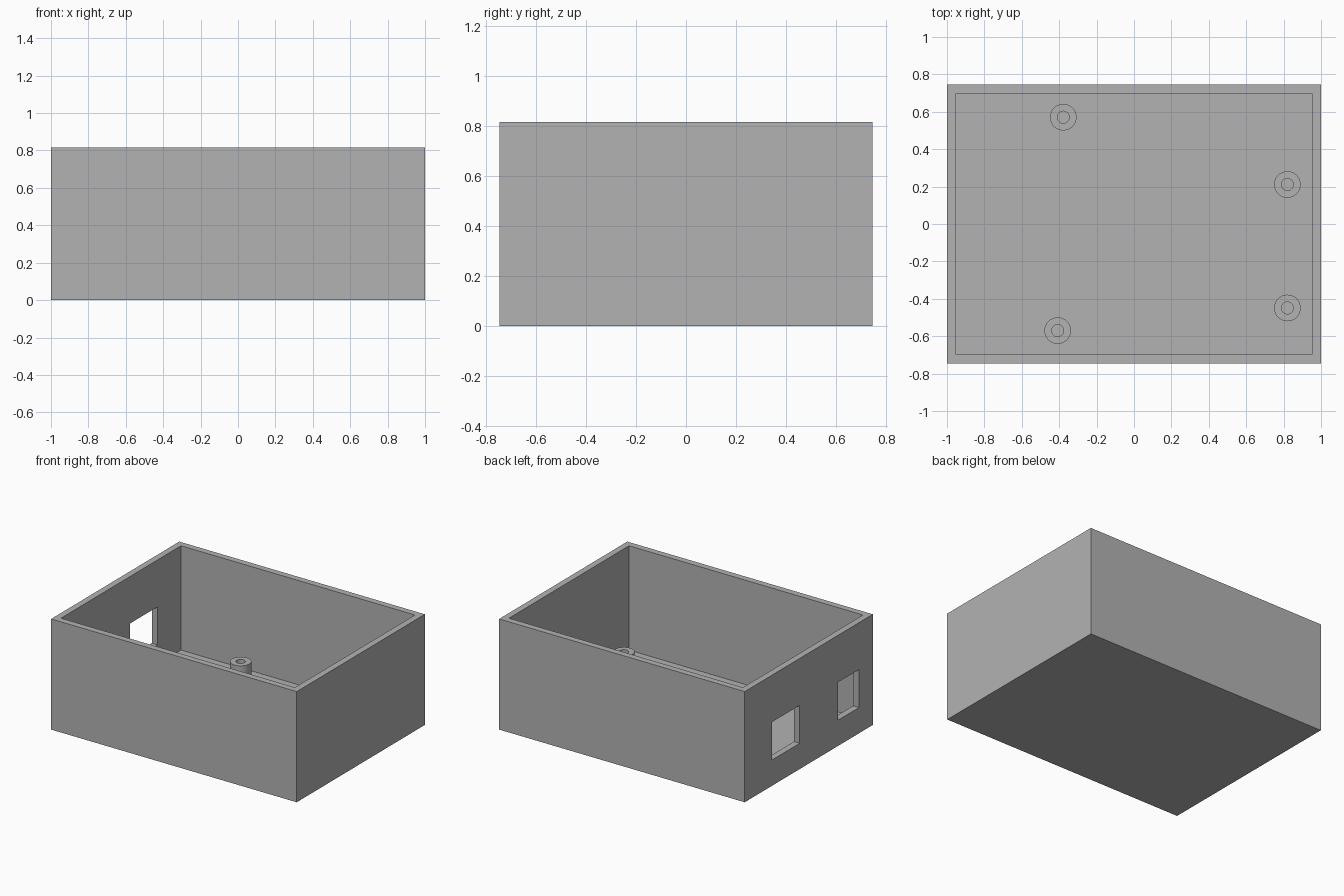
import bpy, bmesh
from math import radians, tau
from mathutils import Matrix

cube = bpy.data.objects.get("Cube")
if cube:
    bpy.data.objects.remove(cube, do_unlink=True)

LENGTH, WIDTH, HEIGHT = 2.0, 1.49, 0.815
WALL = 0.047
POST_TOP, POST_R, HOLE_R = 0.166, 0.071, 0.032

grey = bpy.data.materials.new("plain_grey")
grey.use_nodes = True
colour = (0.45, 0.45, 0.45, 1)
grey.diffuse_color = colour
grey.node_tree.nodes["Principled BSDF"].inputs["Base Color"].default_value = colour


def add_object(name, bm):
    bmesh.ops.recalc_face_normals(bm, faces=bm.faces)
    mesh = bpy.data.meshes.new(name)
    bm.to_mesh(mesh)
    bm.free()
    mesh.materials.append(grey)
    obj = bpy.data.objects.new(name, mesh)
    bpy.context.collection.objects.link(obj)
    return obj


def select_only(obj):
    bpy.ops.object.select_all(action='DESELECT')
    obj.select_set(True)
    bpy.context.view_layer.objects.active = obj


def box(low, high):
    bm = bmesh.new()
    size = [b - a for a, b in zip(low, high)]
    centre = [(a + b) / 2 for a, b in zip(low, high)]
    bmesh.ops.create_cube(bm, size=1, matrix=Matrix.Translation(centre) @ Matrix.Diagonal((*size, 1)))
    return bm


# Open tray: inset the top and push it down to the floor
bm = box((-LENGTH / 2, -WIDTH / 2, 0), (LENGTH / 2, WIDTH / 2, HEIGHT))
top = max(bm.faces, key=lambda f: f.calc_center_median().z)
bmesh.ops.inset_region(bm, faces=[top], thickness=WALL, use_even_offset=True)
inner = bmesh.ops.extrude_discrete_faces(bm, faces=[top])["faces"][0]
bmesh.ops.translate(bm, verts=inner.verts, vec=(0, 0, WALL - HEIGHT))
enclosure = add_object("enclosure", bm)

# Two connector openings through the -x wall
for y0, y1 in ((0.105, 0.425), (-0.585, -0.34)):
    cutter = add_object("opening_cutter", box((-1.1, y0, 0.19), (-0.9, y1, 0.469)))
    cutter.hide_render = True
    mod = enclosure.modifiers.new("opening", 'BOOLEAN')
    mod.operation = 'DIFFERENCE'
    mod.solver = 'EXACT'
    mod.object = cutter
    select_only(enclosure)
    bpy.ops.object.modifier_apply(modifier=mod.name)
    bpy.data.objects.remove(cutter, do_unlink=True)

# Hollow screw posts: a wall profile turned about its axis
profile = [(POST_R, WALL), (POST_R, POST_TOP), (HOLE_R, POST_TOP), (HOLE_R, WALL)]
posts = {"back_right": (-0.378, 0.571), "front_right": (-0.408, -0.57),
         "back_left": (0.82, 0.211), "front_left": (0.82, -0.449)}
for place, (x, y) in posts.items():
    bm = bmesh.new()
    verts = [bm.verts.new((r, 0, z)) for r, z in profile]
    edges = [bm.edges.new((a, b)) for a, b in zip(verts, verts[1:] + verts[:1])]
    bmesh.ops.spin(bm, geom=verts + edges, axis=(0, 0, 1), cent=(0, 0, 0),
                   angle=tau, steps=48, use_merge=True)
    bmesh.ops.remove_doubles(bm, verts=bm.verts, dist=0.0001)
    post = add_object(place + "_screw_post", bm)
    post.location = (x, y, 0)
    select_only(post)
    bpy.ops.object.shade_smooth_by_angle(angle=radians(30))
